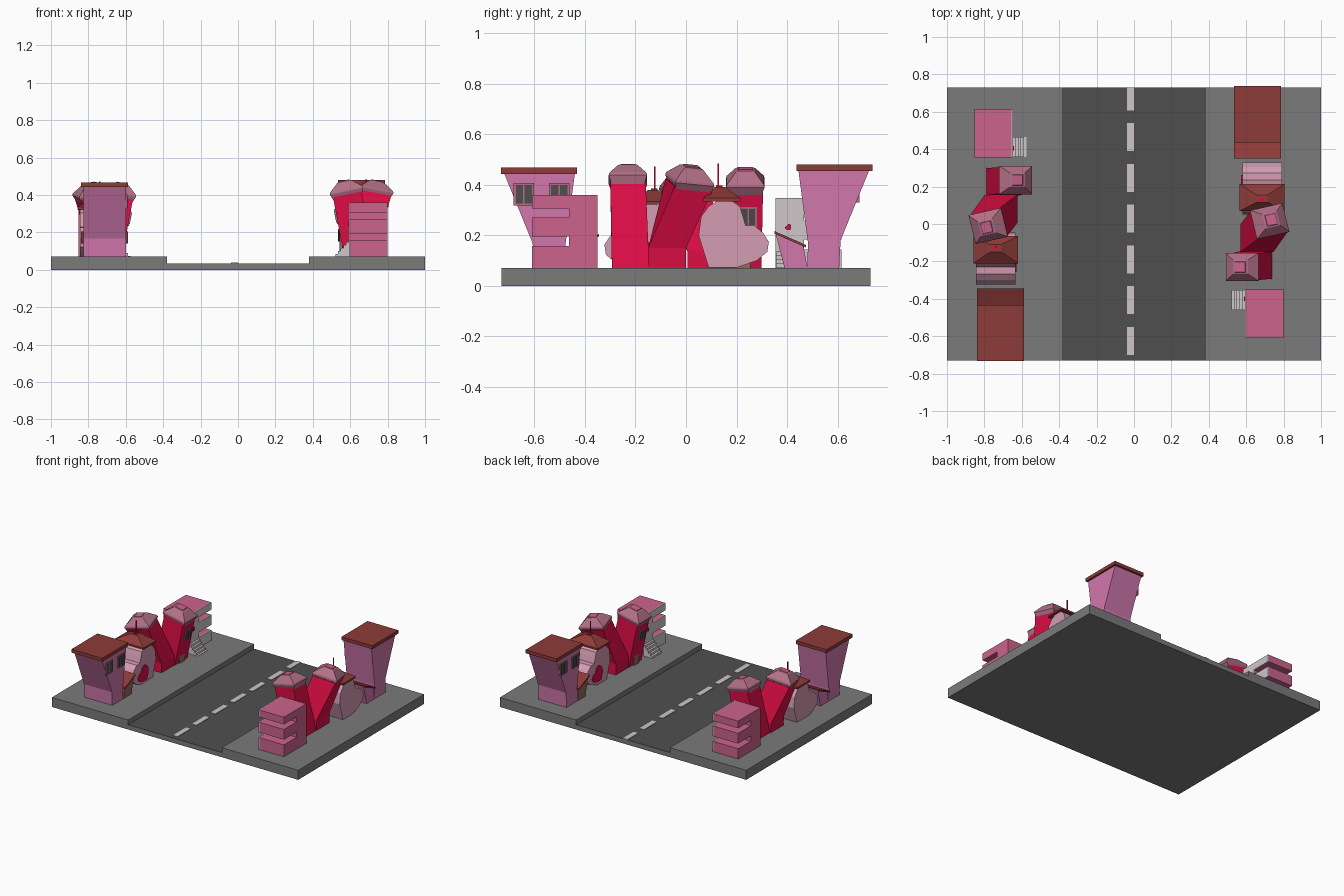
import bpy, bmesh, math
from mathutils import Vector, Matrix

if "Cube" in bpy.data.objects:
    bpy.data.objects.remove(bpy.data.objects["Cube"])


def material(name, srgb):
    m = bpy.data.materials.new(name)
    lin = [c / 12.92 if c < 0.04 else ((c + 0.055) / 1.055) ** 2.4 for c in srgb]
    m.diffuse_color = (*lin, 1)
    m.use_nodes = True
    m.node_tree.nodes["Principled BSDF"].inputs["Base Color"].default_value = m.diffuse_color
    return m


RED = material("crimson", (0.87, 0.05, 0.27))
PINK = material("rose_pink", (0.80, 0.39, 0.55))
ORCHID = material("orchid_pink", (0.82, 0.47, 0.68))
PALE = material("pale_pink", (0.83, 0.61, 0.70))
BROWN = material("roof_brown", (0.55, 0.23, 0.22))
MAUVE = material("mauve", (0.70, 0.44, 0.53))
WHITE = material("off_white", (0.81, 0.78, 0.79))
GREY = material("pavement_grey", (0.48, 0.48, 0.48))
DARK = material("asphalt", (0.31, 0.31, 0.31))
TAN = material("tan_wood", (0.60, 0.40, 0.37))

T = Matrix.Identity(4)   # placement of the row of houses being built
SIDE = ""


def loft(name, rings, mat):
    """Join rings of equal length into a closed solid."""
    bm = bmesh.new()
    vs = [[bm.verts.new(T @ Vector(p)) for p in r] for r in rings]
    n = len(rings[0])
    for a, b in zip(vs, vs[1:]):
        for i in range(n):
            j = (i + 1) % n
            bm.faces.new((a[i], a[j], b[j], b[i]))
    bm.faces.new(vs[0])
    bm.faces.new(vs[-1])
    bmesh.ops.recalc_face_normals(bm, faces=bm.faces)
    me = bpy.data.meshes.new(name)
    bm.to_mesh(me)
    bm.free()
    me.materials.append(mat)
    ob = bpy.data.objects.new(name + SIDE, me)
    bpy.context.collection.objects.link(ob)
    return ob


def prism(name, prof, x0, x1, mat, slope=0):
    """Extrude a (y, z) profile along x; slope leans it in x with height."""
    return loft(name, [[(x + slope * z, y, z) for y, z in prof] for x in (x0, x1)], mat)


def rect(y0, y1, z0, z1):
    return [(y0, z0), (y1, z0), (y1, z1), (y0, z1)]


def box(name, x0, x1, y0, y1, z0, z1, mat):
    return prism(name, rect(y0, y1, z0, z1), x0, x1, mat)


def ring(M, hx, hy, z):
    return [M @ Vector((sx * hx, sy * hy, z)) for sx, sy in ((-1, -1), (1, -1), (1, 1), (-1, 1))]


def flat(x0, x1, y0, y1, z):
    return [(x0, y0, z), (x1, y0, z), (x1, y1, z), (x0, y1, z)]


def window(name, y0, y1, z0, z1, x, slope=0, frame=MAUVE):
    prism(name + "_frame", rect(y0, y1, z0, z1), x - 0.006, x + 0.003, frame, slope)
    ym, t = (y0 + y1) / 2, 0.008
    for k, (a, b) in enumerate(((y0 + t, ym - t / 3), (ym + t / 3, y1 - t))):
        prism(f"{name}_glass_{k}", rect(a, b, z0 + t, z1 - t), x - 0.009, x, DARK, slope)


# tilted heart, pointing down and away from the tower
HEART = [(0.09, 0.072), (0.05, 0.20), (0.06, 0.275), (0.09, 0.315), (0.13, 0.34),
         (0.18, 0.338), (0.213, 0.315), (0.226, 0.275), (0.236, 0.24), (0.272, 0.238),
         (0.305, 0.21), (0.328, 0.175), (0.322, 0.135), (0.28, 0.10), (0.20, 0.072)]


def small_heart(cy, cz, s):
    return [(cy + (y - 0.18) * s, cz + (z - 0.2) * s) for y, z in HEART]


def crooked_roof(name, M, hx, hy):
    loft(name, [ring(M, hx * 0.84, hy * 0.84, -0.035), ring(M, hx, hy, 0),
                ring(M, hx * 0.97, hy * 0.97, 0.01), ring(M, hx * 0.45, hy * 0.5, 0.052),
                ring(M, hx * 0.33, hy * 0.4, 0.055)], MAUVE)
    loft(name + "_cap", [ring(M, hx * 0.33, hy * 0.4, 0.052), ring(M, hx * 0.3, hy * 0.36, 0.059)], PINK)


def houses():
    # flared tower with slab roof and lean-to
    prism("flared_tower", [(0.48, 0.06), (0.606, 0.06), (0.612, 0.18), (0.725, 0.457),
                           (0.445, 0.457), (0.483, 0.17)], 0.545, 0.771, ORCHID)
    box("tower_roof", 0.535, 0.785, 0.437, 0.738, 0.455, 0.48, BROWN)
    for k, y in enumerate((0.467, 0.607)):
        window(f"tower_window_{k}", y, y + 0.08, 0.33, 0.42, 0.545)
    annex = [(0.393, 0.06), (0.483, 0.06), (0.465, 0.157), (0.355, 0.207)]
    prism("lean_to", annex, 0.55, 0.771, ORCHID)
    prism("lean_to_front", annex, 0.544, 0.55, TAN)
    prism("lean_to_roof", [(0.35, 0.207), (0.475, 0.152), (0.475, 0.162), (0.35, 0.217)],
          0.535, 0.785, BROWN)

    # heart house
    prism("heart_house", HEART, 0.58, 0.79, PALE)
    prism("heart_door", small_heart(0.20, 0.15, 0.42), 0.573, 0.582, RED)
    loft("heart_house_roof", [flat(0.565, 0.805, 0.07, 0.215, 0.335),
                              flat(0.565, 0.805, 0.07, 0.215, 0.347),
                              flat(0.655, 0.715, 0.115, 0.155, 0.392)], BROWN)
    box("roof_pole", 0.682, 0.688, 0.125, 0.131, 0.38, 0.485, RED)
    box("pole_base", 0.672, 0.698, 0.118, 0.144, 0.388, 0.398, RED)

    # crooked red twin house
    rad = math.radians
    A = Matrix.Translation((0.58, -0.23, 0.42)) @ Matrix.Rotation(rad(-12), 4, 'Y')
    B = (Matrix.Translation((0.725, 0.015, 0.418)) @ Matrix.Rotation(rad(-8), 4, 'X')
         @ Matrix.Rotation(rad(9), 4, 'Y') @ Matrix.Rotation(rad(14), 4, 'Z'))
    loft("red_house_front_arm", [flat(0.57, 0.74, -0.293, -0.145, 0.06), ring(A, 0.077, 0.07, -0.015)], RED)
    loft("red_house_back_arm", [flat(0.57, 0.74, -0.15, 0.0, 0.06), flat(0.57, 0.745, -0.15, 0.0, 0.15),
                                ring(B, 0.082, 0.078, -0.015)], RED)
    crooked_roof("front_arm_roof", A, 0.091, 0.076)
    crooked_roof("back_arm_roof", B, 0.091, 0.08)
    window("red_house_window", -0.277, -0.205, 0.245, 0.325, 0.585, -0.2)
    box("red_house_door", 0.556, 0.57, -0.25, -0.19, 0.06, 0.16, TAN)

    # balcony block: comb-shaped side with a white front
    comb = [(-0.35, 0.06), (-0.35, 0.36), (-0.61, 0.36)]
    for z0, z1 in ((0.27, 0.307), (0.157, 0.195)):
        comb += [(-0.61, z1), (-0.463, z1), (-0.463, z0), (-0.61, z0)]
    comb.append((-0.61, 0.06))
    prism("balcony_block", comb, 0.60, 0.80, PINK)
    prism("block_front", comb, 0.593, 0.60, WHITE)
    prism("block_heart_sign", small_heart(-0.40, 0.245, 0.09), 0.587, 0.594, RED)
    for i in range(5):
        x = 0.52 + i * 0.0145
        box(f"stair_{i}", x, 0.595, -0.46, -0.352, 0.06 + i * 0.005, 0.085 + i * 0.016, WHITE)


# ground slab with sunken road
slab = [(-1, 0), (1, 0), (1, 0.07), (0.38, 0.07), (0.38, 0.035), (-0.38, 0.035), (-0.38, 0.07), (-1, 0.07)]
ground = loft("ground_slab", [[(x, y, z) for x, z in slab] for y in (-0.73, 0.73)], GREY)
ground.data.materials.append(DARK)
for f in ground.data.polygons:
    if f.normal.z > 0.9 and f.center.z < 0.05:
        f.material_index = 1

# road dashes
for i in range(7):
    c = -0.625 + i * 0.218
    box(f"road_dash_{i}", -0.037, 0.0, c - 0.075, min(c + 0.075, 0.73), 0.034, 0.039, WHITE)

# two rows of houses, one turned to face the other
SIDE = "_right"
houses()
SIDE = "_left"
T = Matrix.Translation((-0.054, 0.005, -0.012)) @ Matrix.Rotation(math.pi, 4, 'Z')
houses()
